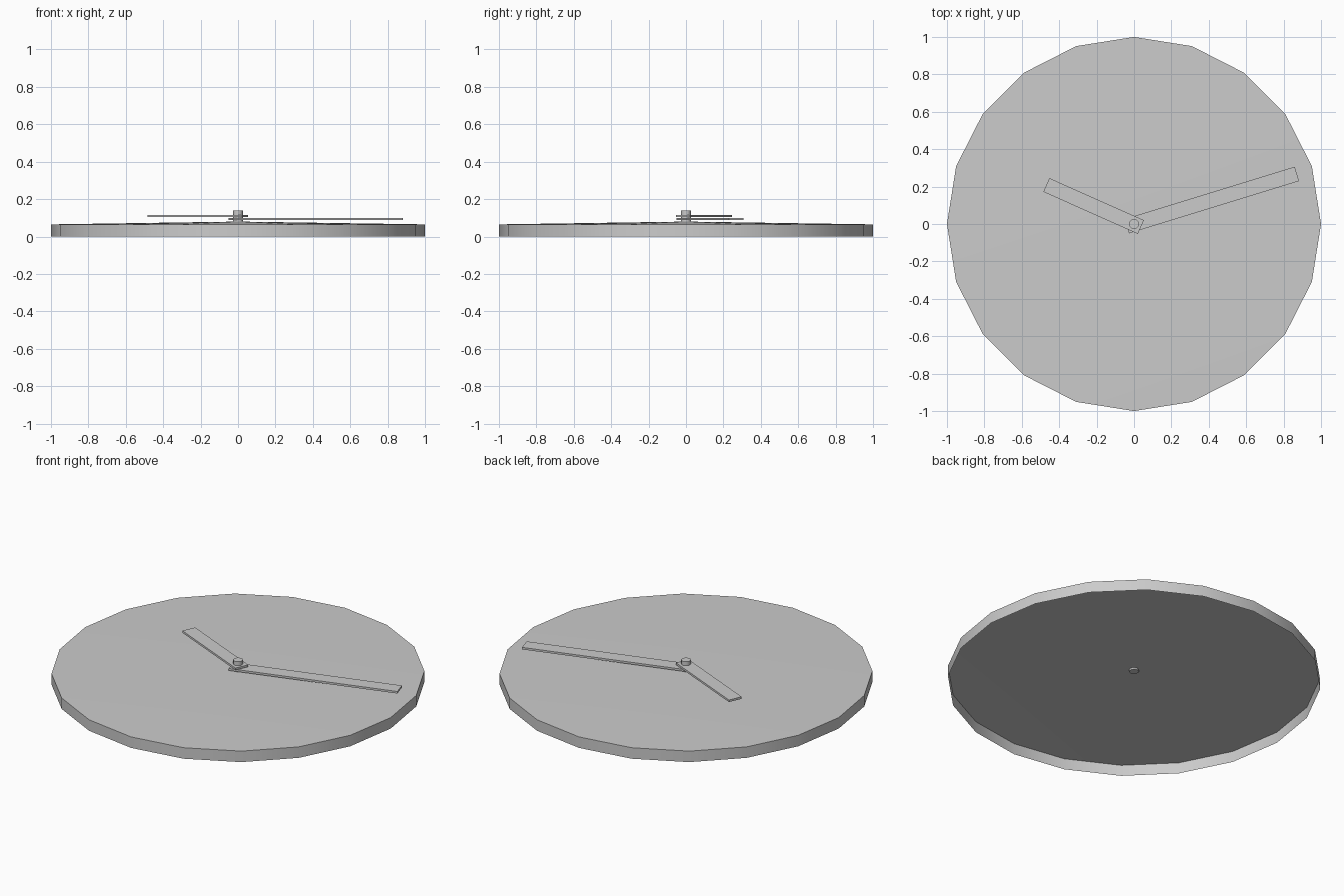
import bpy, bmesh
from math import radians, cos, sin, pi
from mathutils import Matrix

if "Cube" in bpy.data.objects:
    bpy.data.objects.remove(bpy.data.objects["Cube"])


def finish(name, bm):
    mesh = bpy.data.meshes.new(name)
    bm.to_mesh(mesh)
    bm.free()
    obj = bpy.data.objects.new(name, mesh)
    bpy.context.collection.objects.link(obj)
    return obj


def smooth(obj):
    bpy.ops.object.select_all(action='DESELECT')
    obj.select_set(True)
    bpy.context.view_layer.objects.active = obj
    bpy.ops.object.shade_smooth_by_angle(angle=radians(30))


def hand(name, degrees, length, z0, z1, width=0.08, tail=0.04):
    bm = bmesh.new()
    bmesh.ops.create_cube(bm, size=1)
    m = (Matrix.Rotation(radians(degrees), 4, 'Z')
         @ Matrix.Translation(((length - tail) / 2, 0, (z0 + z1) / 2))
         @ Matrix.Diagonal((length + tail, width, z1 - z0, 1)))
    bmesh.ops.transform(bm, matrix=m, verts=bm.verts)
    return finish(name, bm)


# Dial: a hollow shell, open below, with a very shallow conical face
SIDES, RIM, PEAK = 20, 0.065, 0.08
bm = bmesh.new()
rings = [[bm.verts.new((cos(2 * pi * i / SIDES), sin(2 * pi * i / SIDES), z))
          for i in range(SIDES)] for z in (0, RIM)]
centre = bm.verts.new((0, 0, PEAK))
low, top = rings
for i in range(SIDES):
    j = (i + 1) % SIDES
    bm.faces.new((low[i], low[j], top[j], top[i]))
    bm.faces.new((top[i], top[j], centre))
smooth(finish("dial", bm))

# Hands, the short one above the long one
hand("minute_hand", 17.1, 0.911, 0.088, 0.1)
hand("hour_hand", 156, 0.513, 0.104, 0.116)

# Centre pin, just poking through the underside
bm = bmesh.new()
bmesh.ops.create_cone(bm, cap_ends=True, segments=12, radius1=0.026,
                      radius2=0.026, depth=0.07,
                      matrix=Matrix.Translation((0, 0, 0.105)))
smooth(finish("centre_pin", bm))
